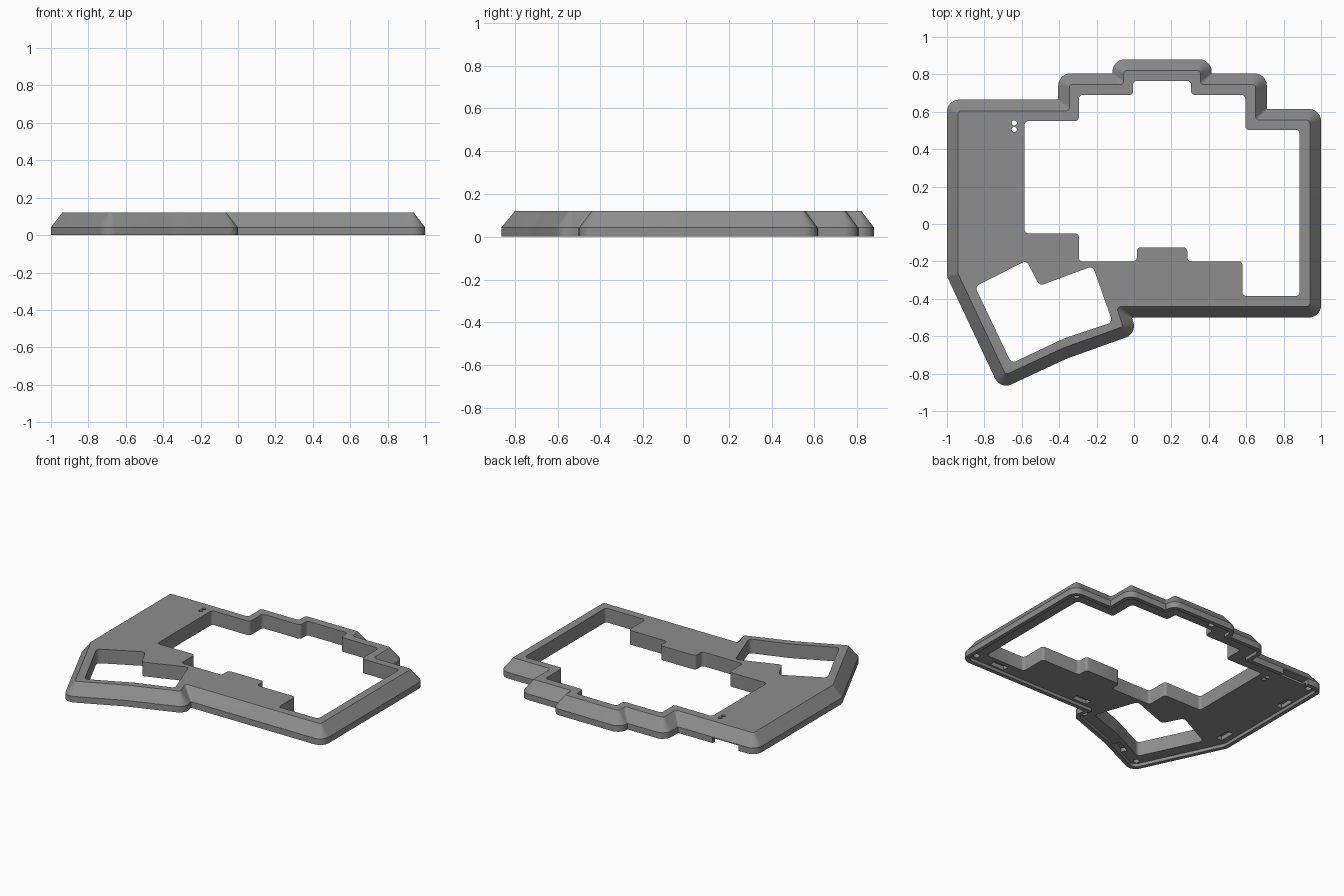
import bpy, bmesh, math
from mathutils import Vector

if "Cube" in bpy.data.objects:
    bpy.data.objects.remove(bpy.data.objects["Cube"])

grey = bpy.data.materials.new("case grey")
grey.diffuse_color = (0.27, 0.27, 0.27, 1)
grey.use_nodes = True
grey.node_tree.nodes["Principled BSDF"].inputs["Base Color"].default_value = grey.diffuse_color


def offset(pts, d):
    """Mitred inward offset of a clockwise polygon."""
    out = []
    for i, p in enumerate(pts):
        p = Vector(p)
        a = (p - Vector(pts[i - 1])).normalized()
        b = (Vector(pts[(i + 1) % len(pts)]) - p).normalized()
        na, nb = Vector((a.y, -a.x)), Vector((b.y, -b.x))
        out.append(p + (na + nb) * d / (1 + na.dot(nb)))
    return out


def fillet(pts, convex, concave, special=None, seg=7):
    """Round every corner with seg + 1 points, clockwise polygon."""
    out = []
    for i, p in enumerate(pts):
        p = Vector(p)
        a, b = Vector(pts[i - 1]) - p, Vector(pts[(i + 1) % len(pts)]) - p
        la, lb = a.length, b.length
        a, b = a / la, b / lb
        turn = a.x * b.y - a.y * b.x
        r = (special or {}).get(i, convex if turn > 0 else concave)
        half = a.angle(b) / 2
        t = min(r / math.tan(half), 0.95 * la, 0.95 * lb)
        r = t * math.tan(half)
        centre = p + (a + b).normalized() * (r / math.sin(half))
        s, e = p + a * t - centre, p + b * t - centre
        ang = s.angle_signed(e)  # positive is clockwise
        for k in range(seg + 1):
            f = -ang * k / seg
            out.append(centre + Vector((s.x * math.cos(f) - s.y * math.sin(f),
                                        s.x * math.sin(f) + s.y * math.cos(f))))
    return out


def loft(name, rings):
    """Closed solid through rings of (points, height)."""
    bm = bmesh.new()
    vs = [[bm.verts.new((p[0], p[1], z)) for p in pts] for pts, z in rings]
    n = len(vs[0])
    for lo, hi in zip(vs, vs[1:]):
        for i in range(n):
            j = (i + 1) % n
            bm.faces.new((lo[i], lo[j], hi[j], hi[i]))
    bm.faces.new(vs[0])
    bm.faces.new(vs[-1])
    bmesh.ops.recalc_face_normals(bm, faces=bm.faces)
    me = bpy.data.meshes.new(name)
    bm.to_mesh(me)
    bm.free()
    ob = bpy.data.objects.new(name, me)
    bpy.context.collection.objects.link(ob)
    return ob


def prism(name, pts, z0, z1):
    return loft(name, [(pts, z0), (pts, z1)])


def circle(x, y, r, n=16):
    return [(x + r * math.cos(2 * math.pi * k / n), y + r * math.sin(2 * math.pi * k / n))
            for k in range(n)]


def box(x, y, w, h, turn=0):
    c, s = math.cos(math.radians(turn)), math.sin(math.radians(turn))
    return [(x + c * u - s * v, y + s * u + c * v)
            for u, v in ((-w / 2, h / 2), (w / 2, h / 2), (w / 2, -h / 2), (-w / 2, -h / 2))]


# Outer outline, clockwise from the back left corner
outline = [(-1, .665), (-.405, .665), (-.405, .805), (-.115, .805), (-.115, .88), (.415, .88),
           (.415, .805), (.71, .805), (.71, .615), (1, .615), (1, -.5), (-.012, -.5),
           (.017, -.585), (-.36, -.72), (-.715, -.885), (-1, -.28)]
soft = {13: 0.6}
outer = fillet(outline, .065, .004, soft)
top = fillet(offset(outline, .06), .015, .02, soft)
case = loft("case_top_shell", [(outer, 0), (outer, .042), (top, .12)])

# Key openings
main_opening = [(-.585, .55), (-.295, .55), (-.295, .69), (-.005, .69), (-.005, .765),
                (.305, .765), (.305, .69), (.595, .69), (.595, .503), (.885, .503),
                (.885, -.385), (.58, -.385), (.58, -.2), (.285, -.2), (.285, -.125),
                (.015, -.125), (.015, -.2), (-.295, -.2), (-.295, -.05), (-.585, -.05)]
thumb_opening = [(-.85, -.335), (-.575, -.195), (-.505, -.33), (-.22, -.225), (-.115, -.525),
                 (-.37, -.61), (-.655, -.745)]
cutters = [
    prism("underside_recess", fillet(offset(outline, .028), .04, .004, soft), -.05, .022),
    prism("main_opening", fillet(main_opening, .02, .02, seg=4), -.1, .3),
    prism("thumb_opening", fillet(thumb_opening, .025, .025, {5: .5}, seg=4), -.1, .3),
    prism("cable_notch", box(-.77, .67, .2, .12), -.05, .036),
]
# Two reset pin holes
for y in (.505, .54):
    cutters.append(prism("pin_hole", circle(-.64, y, .014), -.1, .3))
# Screw holes on the underside
for x, y in ((-.93, .595), (.93, .545), (.93, -.43), (-.055, -.55), (-.69, -.8), (.05, .815)):
    cutters.append(prism("screw_hole", circle(x, y, .02), -.1, .06))
# Foot pockets on the underside
for x, y, turn in ((.07, -.43, 0), (.74, -.437, 0), (-.5, -.73, 24), (-.91, -.2, 90), (-.94, .35, 90)):
    cutters.append(prism("foot_pocket", box(x, y, .11, .045, turn), -.1, .05))

# Cut everything out of the shell
for c in cutters:
    m = case.modifiers.new(c.name, 'BOOLEAN')
    m.operation, m.solver, m.object = 'DIFFERENCE', 'EXACT', c
bpy.context.view_layer.update()
dg = bpy.context.evaluated_depsgraph_get()
mesh = bpy.data.meshes.new_from_object(case.evaluated_get(dg))
case.modifiers.clear()
case.data = mesh
for c in cutters:
    bpy.data.objects.remove(c)

mesh.materials.clear()
mesh.materials.append(grey)
case.select_set(True)
bpy.context.view_layer.objects.active = case
bpy.ops.object.shade_smooth_by_angle(angle=math.radians(30))
